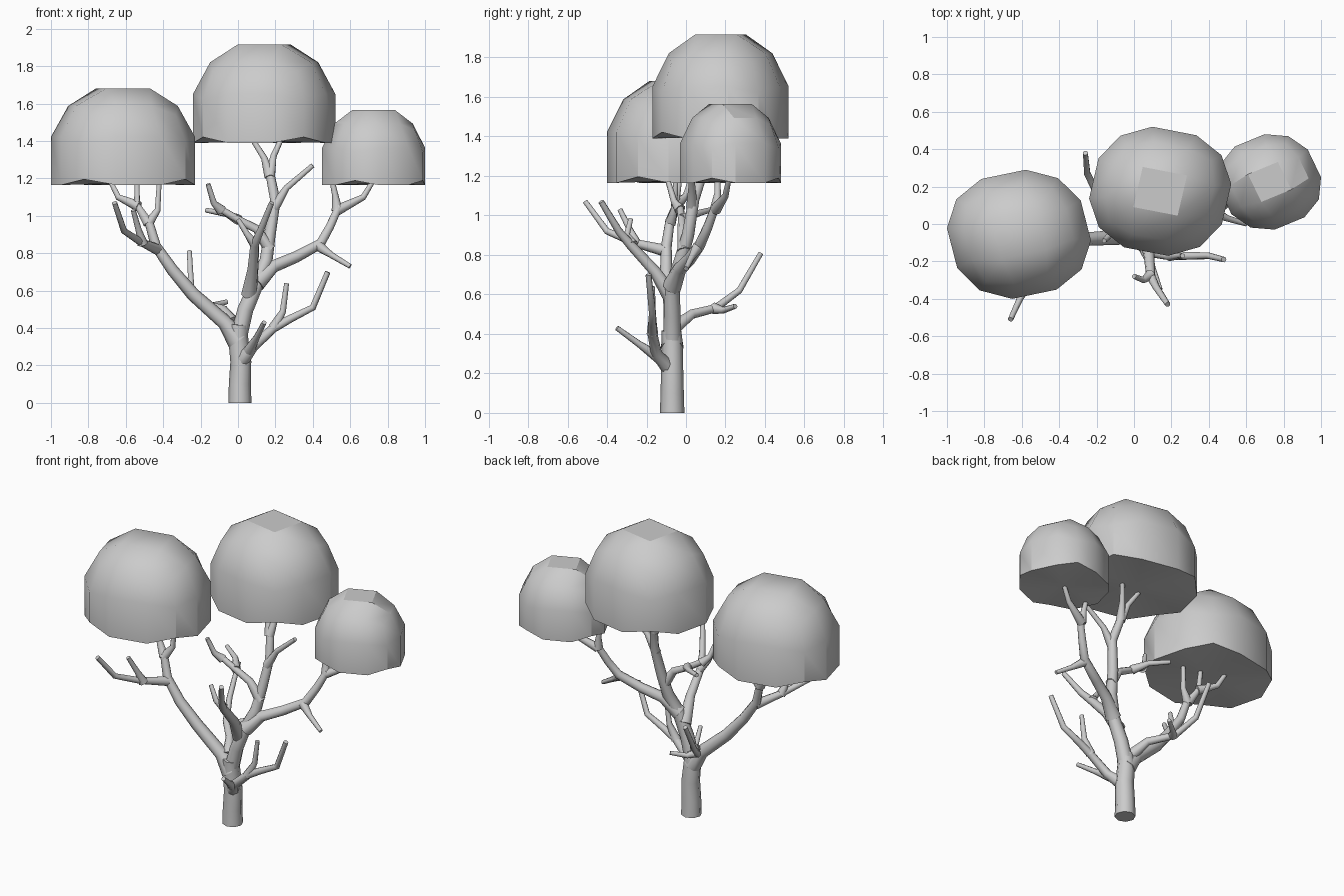
import bpy
import bmesh
from math import radians
from mathutils import Matrix, Vector

default = bpy.data.objects.get("Cube")
if default:
    bpy.data.objects.remove(default, do_unlink=True)

grey = bpy.data.materials.new("plain_grey")
grey.use_nodes = True
colour = (0.6, 0.6, 0.6, 1)
grey.diffuse_color = colour
grey.node_tree.nodes["Principled BSDF"].inputs["Base Color"].default_value = colour


def finish(name, mesh, angle):
    """Link a mesh as a named object with smooth shading and sharp edges."""
    obj = bpy.data.objects.new(name, mesh)
    bpy.context.scene.collection.objects.link(obj)
    mesh.materials.clear()
    mesh.materials.append(grey)
    bpy.ops.object.select_all(action="DESELECT")
    obj.select_set(True)
    bpy.context.view_layer.objects.active = obj
    bpy.ops.object.shade_smooth_by_angle(angle=radians(angle))
    return obj


def branch(name, start_radius, end_radius, *points, collar=1.3):
    """Eight-sided tapering limb; the collar thickens its root in the parent."""
    curve = bpy.data.curves.new(name + "_path", "CURVE")
    curve.dimensions = "3D"
    curve.bevel_depth = 1
    curve.bevel_resolution = 2
    curve.use_fill_caps = True
    spline = curve.splines.new("POLY")
    spline.points.add(len(points) - 1)
    for i, (target, point) in enumerate(zip(spline.points, points)):
        t = i / (len(points) - 1)
        target.co = (*point, 1)
        target.radius = start_radius + (end_radius - start_radius) * t
    spline.points[0].radius *= collar
    helper = bpy.data.objects.new(name + "_path", curve)
    bpy.context.scene.collection.objects.link(helper)
    bpy.context.view_layer.update()
    evaluated = helper.evaluated_get(bpy.context.evaluated_depsgraph_get())
    mesh = bpy.data.meshes.new_from_object(evaluated)
    bpy.data.objects.remove(helper, do_unlink=True)
    mesh.name = name
    return finish(name, mesh, 50)


def twig(name, *points):
    """Thin blunt-ended side shoot."""
    return branch(name, 0.021, 0.013, *points, collar=1.4)


def crown(name, low, high, turn):
    """Rounded cube-sphere dome with a flat top and a closed underside."""
    bm = bmesh.new()
    bmesh.ops.create_cube(bm, size=2)
    bmesh.ops.subdivide_edges(bm, edges=bm.edges[:], cuts=2, use_grid_fill=True)
    for v in bm.verts:
        v.co.normalize()
    lower = [v for v in bm.verts if v.co.z < -0.5]
    bmesh.ops.delete(bm, geom=lower, context="VERTS")
    rim = [e for e in bm.edges if e.is_boundary]
    cap = bmesh.ops.holes_fill(bm, edges=rim, sides=0)["faces"]
    bmesh.ops.poke(bm, faces=cap)
    bmesh.ops.rotate(bm, verts=bm.verts[:], matrix=Matrix.Rotation(radians(turn), 3, "Z"))
    # Fit the dome to its box
    for axis in range(3):
        values = [v.co[axis] for v in bm.verts]
        base, span = min(values), max(values) - min(values)
        for v in bm.verts:
            t = (v.co[axis] - base) / span
            v.co[axis] = low[axis] + (high[axis] - low[axis]) * t
    bmesh.ops.recalc_face_normals(bm, faces=bm.faces[:])
    mesh = bpy.data.meshes.new(name)
    bm.to_mesh(mesh)
    bm.free()
    return finish(name, mesh, 31)


# Foliage domes
crown("left_side_crown", (-1, -0.4, 1.165), (-0.23, 0.29, 1.68), 13)
crown("middle_crown", (-0.24, -0.17, 1.39), (0.52, 0.52, 1.915), -12)
crown("small_crown", (0.45, -0.03, 1.165), (1, 0.48, 1.565), 24)

# Trunk
branch("trunk", 0.062, 0.05, (0.01, -0.07, 0), (0.01, -0.07, 0.1),
       (0.015, -0.07, 0.22), (0, -0.07, 0.36), (0.005, -0.075, 0.42), collar=1)

# Main middle limb
branch("middle_limb", 0.046, 0.024, (0, -0.07, 0.34), (0.04, -0.07, 0.5),
       (0.1, -0.07, 0.64), (0.15, -0.03, 0.76), (0.17, 0.01, 0.9),
       (0.2, 0.04, 1.08), (0.17, 0.09, 1.23), collar=1)
twig("middle_crown_fork_a", (0.17, 0.08, 1.21), (0.14, 0.11, 1.31), (0.07, 0.14, 1.42))
twig("middle_crown_fork_b", (0.17, 0.08, 1.21), (0.19, 0.12, 1.32), (0.24, 0.18, 1.43))
twig("middle_side_shoot", (0.19, 0.03, 1.04), (0.26, 0.03, 1.15), (0.4, 0.02, 1.27))

# Inner shoots beside the middle limb
branch("inner_branch", 0.026, 0.018, (0.17, -0.01, 0.82), (0.1, -0.02, 0.93),
       (0, -0.02, 0.98), (-0.1, -0.03, 1.04))
twig("inner_shoot_up", (-0.09, -0.03, 1.03), (-0.13, -0.06, 1.07), (-0.16, -0.09, 1.17))
twig("inner_shoot_back", (0, -0.02, 0.98), (-0.06, 0.06, 1.01), (-0.17, 0.13, 1.03))

# Limb under the small crown
branch("small_crown_limb", 0.038, 0.021, (0.1, -0.07, 0.64), (0.19, -0.03, 0.73),
       (0.31, 0.02, 0.78), (0.44, 0.07, 0.85), (0.49, 0.11, 0.94), (0.54, 0.15, 1.05))
twig("small_crown_fork_a", (0.53, 0.15, 1.03), (0.52, 0.16, 1.11), (0.5, 0.16, 1.2))
twig("small_crown_fork_b", (0.53, 0.15, 1.03), (0.67, 0.2, 1.1), (0.73, 0.22, 1.2))
twig("small_crown_side_shoot", (0.43, 0.06, 0.84), (0.5, 0.03, 0.79), (0.6, 0, 0.73))

# Limb under the far crown
branch("far_limb", 0.045, 0.023, (0, -0.07, 0.33), (-0.07, -0.07, 0.43),
       (-0.24, -0.08, 0.58), (-0.35, -0.1, 0.71), (-0.44, -0.1, 0.84),
       (-0.48, -0.08, 0.98))
twig("far_crown_fork_a", (-0.48, -0.08, 0.96), (-0.43, -0.06, 1.03), (-0.42, -0.05, 1.2))
twig("far_crown_fork_b", (-0.48, -0.08, 0.96), (-0.54, -0.05, 1.06), (-0.54, -0.03, 1.2))
twig("far_crown_fork_c", (-0.53, -0.05, 1.05), (-0.64, 0, 1.1), (-0.69, 0.03, 1.2))
branch("far_front_branch", 0.024, 0.014, (-0.43, -0.1, 0.82), (-0.52, -0.26, 0.86),
       (-0.61, -0.4, 0.92), (-0.66, -0.51, 1.07))
twig("far_front_shoot", (-0.51, -0.25, 0.85), (-0.53, -0.28, 0.92), (-0.56, -0.335, 1.03))

# Forward branch from the middle limb
branch("front_branch", 0.034, 0.015, (0.06, -0.07, 0.58), (0.08, -0.16, 0.72),
       (0.09, -0.28, 0.85), (0.12, -0.34, 0.92), (0.18, -0.43, 1.07))
twig("front_branch_shoot", (0.09, -0.27, 0.85), (0.05, -0.3, 0.9), (0, -0.28, 0.98))

# Low branch
branch("low_branch", 0.032, 0.015, (0.015, -0.08, 0.22), (0.08, -0.15, 0.3),
       (0.19, -0.17, 0.4), (0.28, -0.17, 0.45), (0.4, -0.17, 0.51), (0.48, -0.19, 0.7))
twig("low_front_shoot", (0.06, -0.14, 0.28), (0.1, -0.24, 0.35), (0.14, -0.35, 0.43))
twig("low_upper_shoot", (0.19, -0.17, 0.4), (0.24, -0.17, 0.49), (0.26, -0.17, 0.64))

# Rear branch
branch("rear_branch", 0.028, 0.014, (-0.03, -0.06, 0.43), (-0.08, 0.03, 0.5),
       (-0.19, 0.15, 0.53), (-0.25, 0.27, 0.62), (-0.26, 0.38, 0.81))
twig("rear_shoot", (-0.18, 0.14, 0.53), (-0.14, 0.19, 0.52), (-0.06, 0.25, 0.54))
